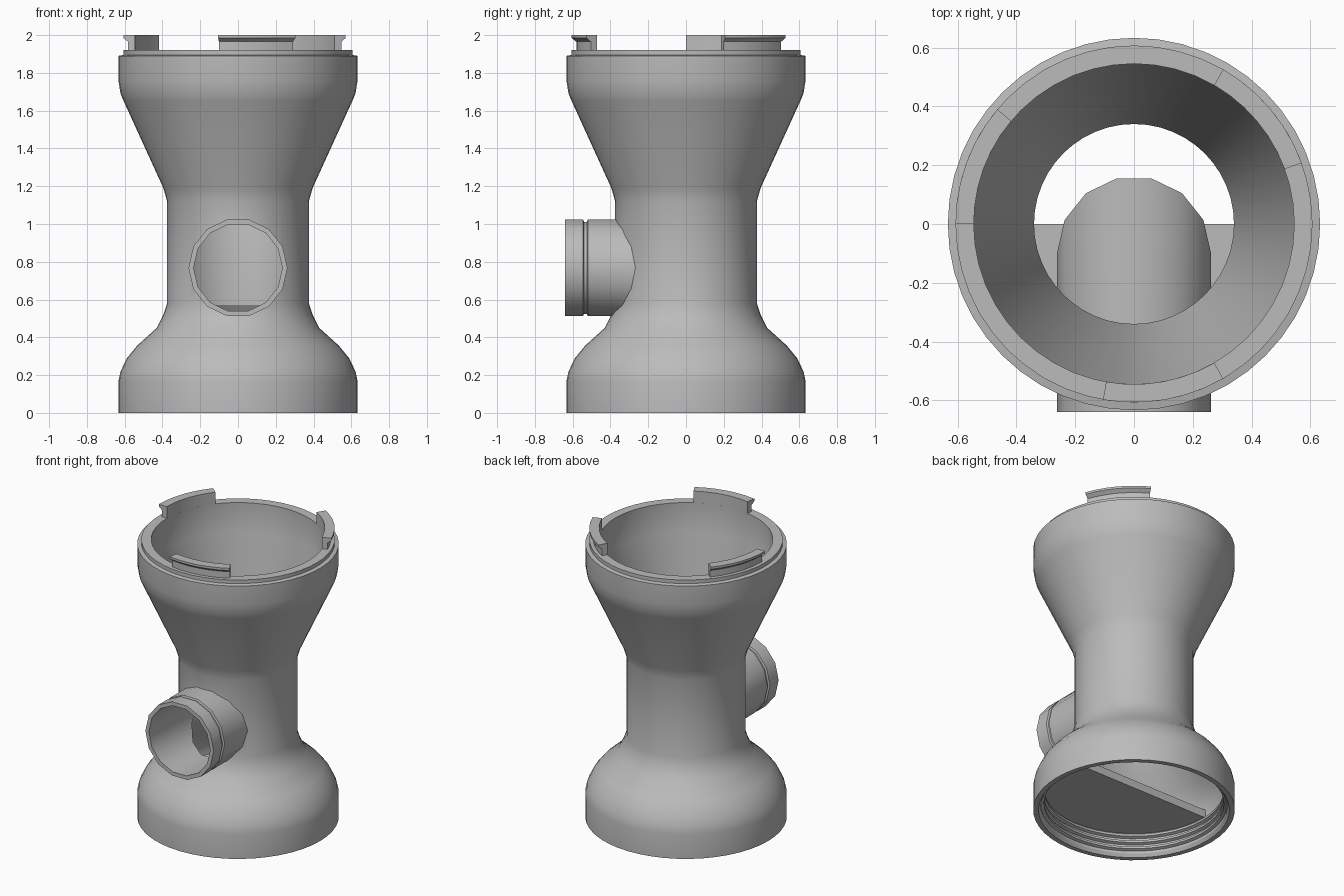
import bpy, bmesh
from math import sin, cos, pi, radians
from mathutils import Matrix

if "Cube" in bpy.data.objects:
    bpy.data.objects.remove(bpy.data.objects["Cube"])

grey = bpy.data.materials.new("plain grey")
grey.use_nodes = True
COLOUR = (0.5, 0.5, 0.5, 1)
grey.diffuse_color = COLOUR
grey.node_tree.nodes["Principled BSDF"].inputs["Base Color"].default_value = COLOUR


def finish(bm, name, smooth=True):
    """Turn a bmesh into a named, coloured object."""
    bmesh.ops.recalc_face_normals(bm, faces=bm.faces)
    mesh = bpy.data.meshes.new(name)
    bm.to_mesh(mesh)
    bm.free()
    obj = bpy.data.objects.new(name, mesh)
    bpy.context.collection.objects.link(obj)
    mesh.materials.append(grey)
    bpy.ops.object.select_all(action='DESELECT')
    obj.select_set(True)
    bpy.context.view_layer.objects.active = obj
    if smooth:
        bpy.ops.object.shade_smooth_by_angle(angle=radians(32))
    return obj


def sweep(profile, segments, start=0, end=360):
    """Revolve a closed (radius, height) section about z."""
    bm = bmesh.new()
    full = end - start == 360
    count = segments if full else segments + 1
    rings = []
    for i in range(count):
        a = radians(start + (end - start) * i / segments)
        rings.append([bm.verts.new((r * cos(a), r * sin(a), z)) for r, z in profile])
    n = len(profile)
    for i in range(segments):
        p, q = rings[i], rings[(i + 1) % count]
        for j in range(n):
            k = (j + 1) % n
            bm.faces.new((p[j], q[j], q[k], p[k]))
    if not full:
        bm.faces.new(rings[0])
        bm.faces.new(rings[-1])
    return bm


# Hollow body: outer silhouette, stepped rim, funnel, throat, dome, threads
outer = [(.60, 0), (.633, 0), (.633, .17), (.622, .22), (.588, .29), (.535, .355),
         (.43, .45), (.395, .52), (.375, .58), (.375, 1.12), (.395, 1.19),
         (.605, 1.65), (.622, 1.69), (.633, 1.76), (.633, 1.89), (.607, 1.895), (.607, 1.92)]
inner = [(.545, 1.92), (.545, 1.72), (.34, 1.16), (.34, .57),
         (.40, .48), (.50, .37), (.55, .30), (.585, .22), (.585, .17)]
threads = []
for i in range(3):
    z = .15 - i * .045
    threads += [(.565, z), (.565, z - .015), (.585, z - .022), (.585, z - .038)]
body = finish(sweep(outer + inner + threads, 48), "body")

# Opening through the front wall for the port
PORT_Z, BORE = .768, .235
TO_FRONT = Matrix.Translation((0, 0, PORT_Z)) @ Matrix.Rotation(pi / 2, 4, 'X')
bm = bmesh.new()
bmesh.ops.create_cone(bm, cap_ends=True, segments=28, radius1=.25, radius2=.25, depth=.6)
bm.transform(TO_FRONT @ Matrix.Translation((0, 0, .45)))
cutter = finish(bm, "port_cutter", False)
cutter.hide_render = True
bpy.context.view_layer.objects.active = body
cut = body.modifiers.new("port opening", 'BOOLEAN')
cut.operation, cut.object, cut.solver = 'DIFFERENCE', cutter, 'EXACT'
bpy.ops.object.modifier_apply(modifier=cut.name)
bpy.data.objects.remove(cutter)

# Port tube with a groove; its inner end is cut at a slant, opening downward
tube = [(.262, .1), (.262, .52), (.25, .525), (.25, .54), (.262, .545), (.262, .64),
        (BORE, .64), (BORE, .1)]
bm = sweep(tube, 14)
bm.transform(TO_FRONT)
for v in bm.verts:
    if v.co.y > -.2:
        v.co.y = -.1 + (v.co.z - PORT_Z)
finish(bm, "port_tube")

# Three locking tabs with an outward lip on the rim
tab = [(.545, 1.915), (.582, 1.915), (.582, 1.965), (.607, 1.985), (.607, 2), (.545, 2)]
for name, a in (("back_left_tab", 20), ("back_right_tab", 140), ("front_tab", 260)):
    finish(sweep(tab, 6, a, a + 40), name)

# Half-round baffle plate across the front half of the base
bm = bmesh.new()
arc = [bm.verts.new((.59 * cos(pi + pi * i / 24), .59 * sin(pi + pi * i / 24), .16))
       for i in range(25)]
face = bm.faces.new(arc)
top = bmesh.ops.extrude_face_region(bm, geom=[face])["geom"]
bmesh.ops.translate(bm, vec=(0, 0, .055),
                    verts=[g for g in top if isinstance(g, bmesh.types.BMVert)])
finish(bm, "baffle_plate")
